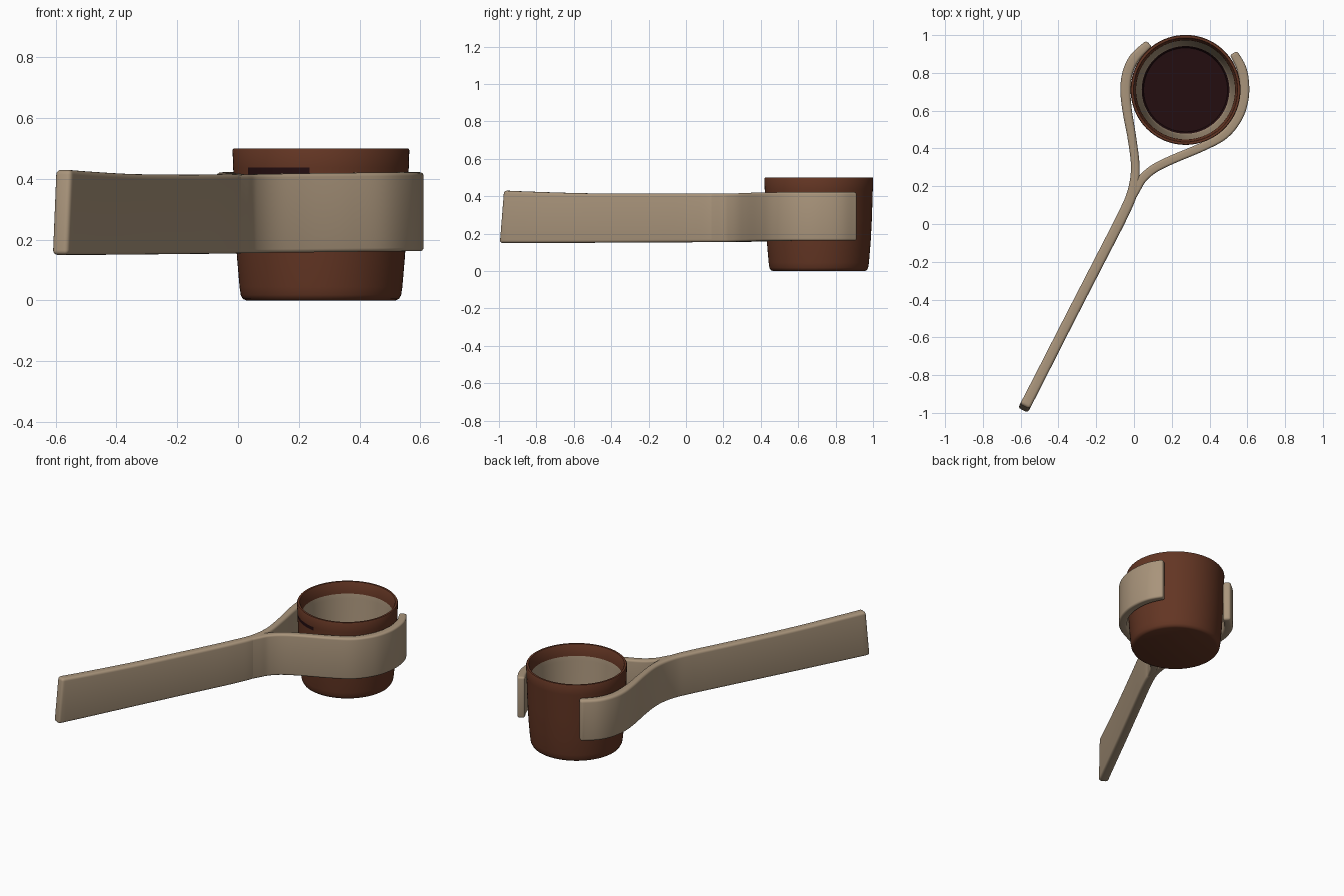
import bpy, bmesh, math
from mathutils import Vector

if "Cube" in bpy.data.objects:
    bpy.data.objects.remove(bpy.data.objects["Cube"])


def material(name, rgb):
    m = bpy.data.materials.new(name)
    m.diffuse_color = (*rgb, 1)
    m.use_nodes = True
    m.node_tree.nodes["Principled BSDF"].inputs["Base Color"].default_value = m.diffuse_color
    return m


BROWN = material("brown cup", (0.125, 0.036, 0.017))
BEIGE = material("beige wood", (0.40, 0.30, 0.20))
DARK = material("dark interior", (0.017, 0.004, 0.005))


def make_object(name, bm, mats):
    bmesh.ops.recalc_face_normals(bm, faces=bm.faces)
    me = bpy.data.meshes.new(name)
    bm.to_mesh(me)
    bm.free()
    for m in mats:
        me.materials.append(m)
    ob = bpy.data.objects.new(name, me)
    bpy.context.collection.objects.link(ob)
    bpy.ops.object.select_all(action='DESELECT')
    ob.select_set(True)
    bpy.context.view_layer.objects.active = ob
    return ob


# cup: lathed shell, profile runs outside bottom -> rim -> inside floor
CX, CY, N = 0.273, 0.71, 96
profile = [(0.0, 0.0), (0.245, 0.0), (0.257, 0.005), (0.264, 0.018), (0.268, 0.045),
           (0.277, 0.15), (0.284, 0.28), (0.288, 0.415), (0.289, 0.437),
           (0.291, 0.495), (0.288, 0.5), (0.276, 0.5), (0.273, 0.496),
           (0.262, 0.43), (0.260, 0.40), (0.252, 0.28), (0.240, 0.12),
           (0.232, 0.07), (0.222, 0.055), (0.0, 0.05)]
bm = bmesh.new()
rings = []
for r, z in profile:
    if r == 0:
        rings.append([bm.verts.new((CX, CY, z))] * N)
    else:
        rings.append([bm.verts.new((CX + r * math.cos(2 * math.pi * i / N),
                                    CY + r * math.sin(2 * math.pi * i / N), z)) for i in range(N)])
for k in range(len(rings) - 1):
    a, b = rings[k], rings[k + 1]
    for i in range(N):
        j = (i + 1) % N
        f = bm.faces.new(list(dict.fromkeys((a[i], a[j], b[j], b[i]))))
        ang = 360 * (i + 0.5) / N
        if 13 <= k <= 16:
            f.material_index = 1          # beige inner wall
        elif k >= 17:
            f.material_index = 2          # dark floor
        elif k == 7 and 212 < ang < 262:
            f.material_index = 2          # dark patch above the fork
cup = make_object("cup", bm, [BROWN, BEIGE, DARK])
bpy.ops.object.shade_smooth_by_angle(angle=math.radians(45))


def spline(pts, n=7):
    """Smooth path through the points."""
    p = [Vector(q) for q in pts]
    p = [2 * p[0] - p[1]] + p + [2 * p[-1] - p[-2]]
    out = []
    for i in range(1, len(p) - 2):
        a, b, c, d = p[i - 1:i + 3]
        for s in range(n):
            t = s / n
            out.append(0.5 * (2 * b + (c - a) * t + (2 * a - 5 * b + 4 * c - d) * t * t
                              + (3 * b - a - 3 * c + d) * t ** 3))
    return out + [p[-2]]


def strip(name, pts, slant=0.0):
    """Upright band along a path of (x, y, thickness, bottom, top)."""
    path = spline(pts)
    bm = bmesh.new()
    sec = []
    for i, q in enumerate(path):
        d = path[min(i + 1, len(path) - 1)] - path[max(i - 1, 0)]
        d = Vector((d[0], d[1])).normalized()
        side = Vector((-d.y, d.x)) * q[2] / 2
        c = Vector((q[0], q[1]))
        low = c - d * slant if i == 0 else c
        sec.append([bm.verts.new((*v, z)) for v, z in
                    ((low + side, q[3]), (low - side, q[3]), (c - side, q[4]), (c + side, q[4]))])
    for a, b in zip(sec, sec[1:]):
        for i in range(4):
            j = (i + 1) % 4
            bm.faces.new((a[i], a[j], b[j], b[i]))
    bm.faces.new(sec[0])
    bm.faces.new(sec[-1])
    ob = make_object(name, bm, [BEIGE])
    mod = ob.modifiers.new("round edges", 'BEVEL')
    mod.width = 0.016
    mod.segments = 4
    mod.limit_method = 'ANGLE'
    mod.angle_limit = math.radians(50)
    bpy.ops.object.modifier_apply(modifier=mod.name)
    bpy.ops.object.shade_smooth_by_angle(angle=math.radians(45))


# handle running into the left gripping arm
strip("handle_and_left_arm", [
    (-0.577, -0.965, 0.058, 0.150, 0.430), (-0.50, -0.815, 0.057, 0.150, 0.424),
    (-0.36, -0.54, 0.056, 0.151, 0.416), (-0.18, -0.19, 0.056, 0.153, 0.414),
    (-0.06, 0.045, 0.056, 0.154, 0.415), (-0.008, 0.17, 0.054, 0.155, 0.415),
    (0.007, 0.30, 0.046, 0.156, 0.416), (-0.010, 0.45, 0.046, 0.158, 0.418),
    (-0.036, 0.60, 0.050, 0.160, 0.420), (-0.045, 0.71, 0.054, 0.161, 0.421),
    (-0.034, 0.80, 0.054, 0.162, 0.422), (0.004, 0.88, 0.054, 0.162, 0.422),
    (0.080, 0.955, 0.046, 0.162, 0.422)], slant=0.025)

# right gripping arm
strip("right_arm", [
    (-0.03, 0.105, 0.04, 0.156, 0.413), (0.012, 0.185, 0.045, 0.156, 0.414),
    (0.045, 0.240, 0.046, 0.156, 0.415), (0.105, 0.292, 0.046, 0.157, 0.416),
    (0.20, 0.340, 0.046, 0.158, 0.418), (0.37, 0.412, 0.046, 0.160, 0.420),
    (0.48, 0.475, 0.048, 0.161, 0.421), (0.55, 0.565, 0.050, 0.162, 0.422),
    (0.581, 0.66, 0.050, 0.162, 0.422), (0.584, 0.75, 0.050, 0.162, 0.422),
    (0.567, 0.83, 0.050, 0.162, 0.422), (0.527, 0.905, 0.044, 0.162, 0.422)])
